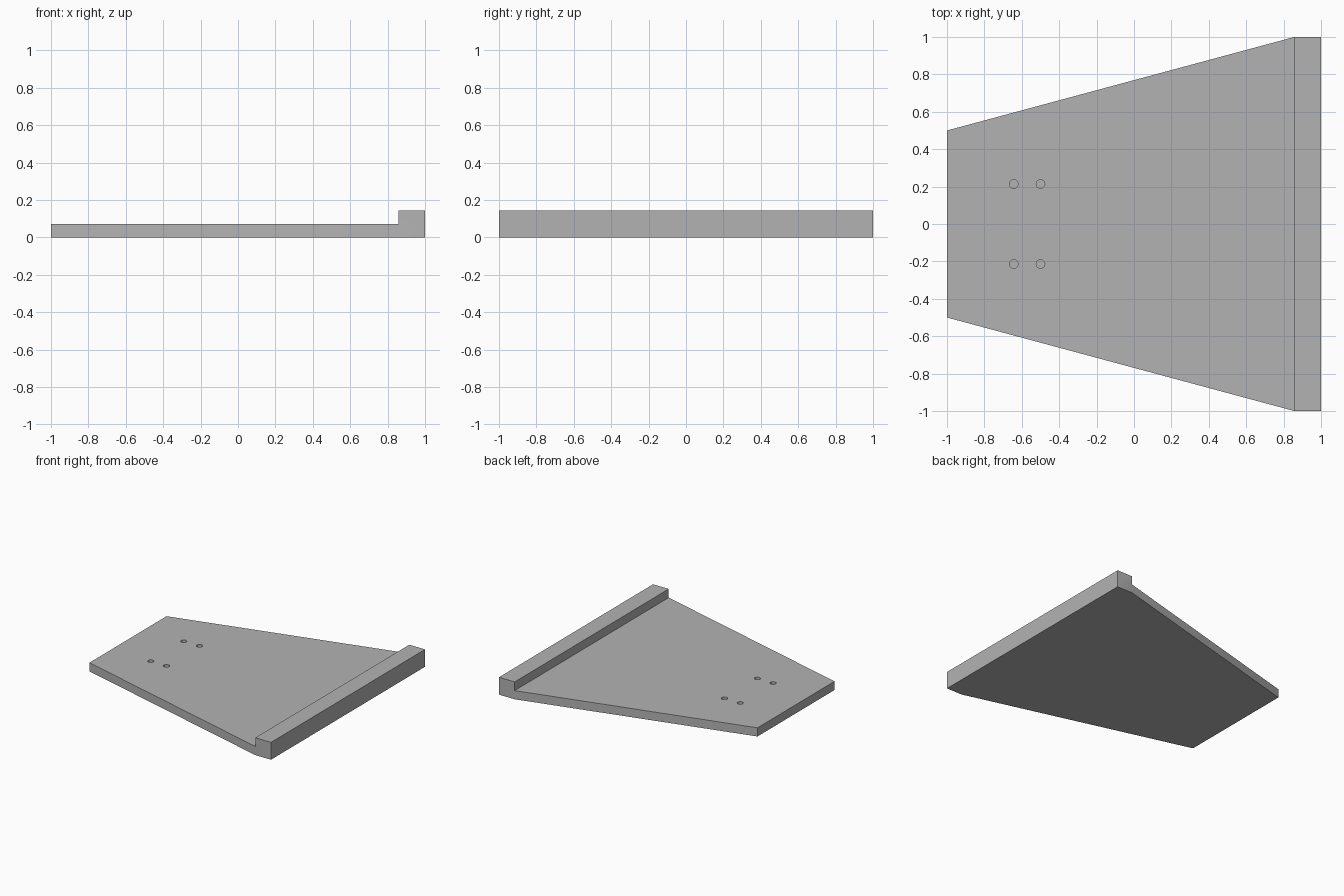
import bpy, bmesh
from mathutils import Matrix, Vector

cube = bpy.data.objects.get("Cube")
if cube:
    bpy.data.objects.remove(cube, do_unlink=True)

THICK = 1 / 14          # plate thickness; the lip is twice as tall
LIP_X = 6 / 7           # where the lip begins
HOLE_R, HOLE_DEPTH = 0.023, 0.04

grey = bpy.data.materials.new("plain_grey")
grey.use_nodes = True
colour = (0.45, 0.45, 0.45, 1)
grey.diffuse_color = colour
grey.node_tree.nodes["Principled BSDF"].inputs["Base Color"].default_value = colour


def make_object(name, bm):
    bmesh.ops.recalc_face_normals(bm, faces=bm.faces[:])
    mesh = bpy.data.meshes.new(name)
    bm.to_mesh(mesh)
    bm.free()
    mesh.materials.append(grey)
    obj = bpy.data.objects.new(name, mesh)
    bpy.context.collection.objects.link(obj)
    return obj


def raise_faces(bm, faces, height, keep):
    """Extrude faces upward and return the new top faces."""
    out = bmesh.ops.extrude_face_region(bm, geom=faces, use_keep_orig=True)["geom"]
    verts = [g for g in out if isinstance(g, bmesh.types.BMVert)]
    tops = [g for g in out if isinstance(g, bmesh.types.BMFace)]
    bmesh.ops.translate(bm, verts=verts, vec=Vector((0, 0, height)))
    if not keep:
        bmesh.ops.delete(bm, geom=faces, context='FACES_ONLY')
    return tops


# Tapered plate with a raised lip along its wide end
bm = bmesh.new()
rows = [[bm.verts.new((x, side * w, 0)) for side in (-1, 1)]
        for x, w in ((-1, 0.5), (LIP_X, 1), (1, 1))]
base = [bm.faces.new((a[0], b[0], b[1], a[1])) for a, b in zip(rows, rows[1:])]
tops = raise_faces(bm, base, THICK, True)
lip = [max(tops, key=lambda f: f.calc_center_median().x)]
raise_faces(bm, lip, THICK, False)
plate = make_object("tapered_plate_with_lip", bm)

# Four blind screw holes
bm = bmesh.new()
for x in (-0.643, -0.5):
    for y in (-0.214, 0.214):
        bmesh.ops.create_cone(bm, cap_ends=True, segments=32,
                              radius1=HOLE_R, radius2=HOLE_R, depth=2 * HOLE_DEPTH,
                              matrix=Matrix.Translation((x, y, THICK)))
cutter = make_object("screw_hole_cutter", bm)
cutter.hide_render = True

cut = plate.modifiers.new("screw_holes", 'BOOLEAN')
cut.operation = 'DIFFERENCE'
cut.solver = 'EXACT'
cut.object = cutter
bpy.context.view_layer.objects.active = plate
plate.select_set(True)
bpy.ops.object.modifier_apply(modifier=cut.name)
bpy.data.objects.remove(cutter, do_unlink=True)

# Smooth hole walls, crisp edges elsewhere
bpy.ops.object.shade_smooth_by_angle()
